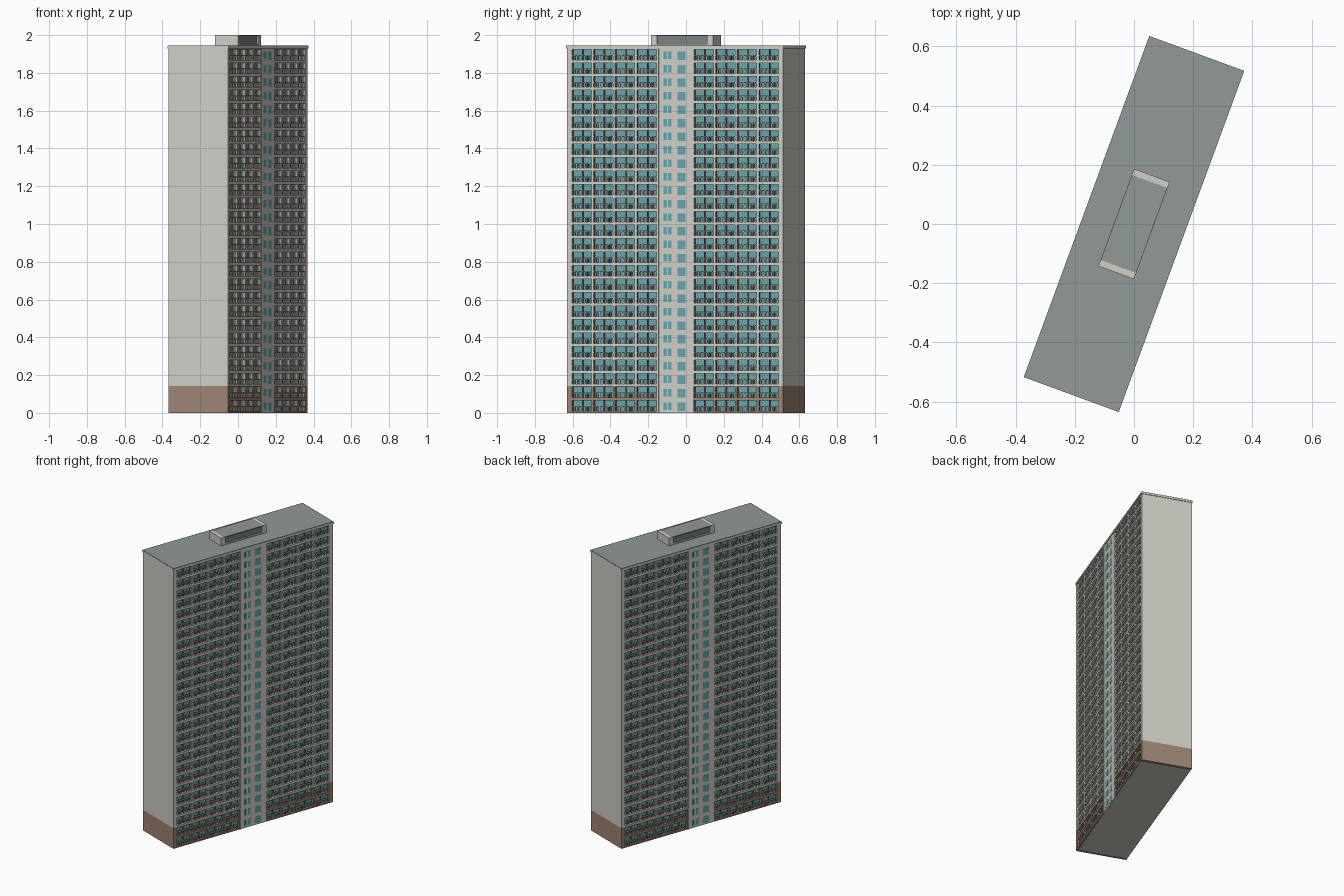
import bpy, bmesh, math
from mathutils import Matrix

if "Cube" in bpy.data.objects:
    bpy.data.objects.remove(bpy.data.objects["Cube"])

TURN = Matrix.Rotation(math.radians(-20.2), 4, 'Z')
FLOORS, TOP = 27, 1.93
H = TOP / FLOORS
HALF_W, HALF_L = 0.167, 0.61      # half depth and half length of the slab
GLASS_X = 0.146                   # plane of the recessed glazing
BAY_IN, BAY_OUT = 0.10, 0.588     # extent of each loggia field
GROUPS = 4
GROUP = (BAY_OUT - BAY_IN) / GROUPS


def material(name, r, g, b):
    m = bpy.data.materials.new(name)
    m.use_nodes = True
    linear = [((c / 255 + 0.055) / 1.055) ** 2.4 for c in (r, g, b)] + [1]
    m.diffuse_color = linear
    m.node_tree.nodes["Principled BSDF"].inputs["Base Color"].default_value = linear
    return m


WALL = material("pale_concrete", 207, 206, 198)
BROWN = material("brown_cladding", 158, 132, 117)
GLASS = material("teal_glass", 104, 164, 168)
ROOF = material("roof_grey", 146, 152, 152)
PARTITION = material("brown_grey_partition", 120, 106, 100)
LOUVRE = material("louvre_grey", 124, 128, 128)


class Part:
    """Collects boxes in one mesh; each box is given by min/max per axis."""

    def __init__(self, name, mat):
        self.name, self.mat, self.bm = name, mat, bmesh.new()

    def box(self, x0, x1, y0, y1, z0, z1):
        size = Matrix.Diagonal((x1 - x0, y1 - y0, z1 - z0, 1))
        place = Matrix.Translation(((x0 + x1) / 2, (y0 + y1) / 2, (z0 + z1) / 2))
        bmesh.ops.create_cube(self.bm, size=1, matrix=place @ size)

    def finish(self, both_sides=False):
        if both_sides:
            copy = bmesh.ops.duplicate(self.bm, geom=self.bm.verts[:] + self.bm.edges[:] + self.bm.faces[:])
            verts = [g for g in copy["geom"] if isinstance(g, bmesh.types.BMVert)]
            bmesh.ops.rotate(self.bm, verts=verts, matrix=Matrix.Rotation(math.pi, 3, 'Z'))
        self.bm.transform(TURN)
        mesh = bpy.data.meshes.new(self.name)
        self.bm.to_mesh(mesh)
        self.bm.free()
        mesh.materials.append(self.mat)
        bpy.context.collection.objects.link(bpy.data.objects.new(self.name, mesh))


# Glazed core and ground slab
core = Part("glazed_core", GLASS)
core.box(-GLASS_X, GLASS_X, -BAY_OUT, BAY_OUT, 0.004, TOP)
core.finish()
ground = Part("ground_slab", WALL)
ground.box(-HALF_W + 0.002, HALF_W - 0.002, -BAY_OUT, BAY_OUT, 0, 0.004)
ground.finish()

# Blank end walls with brown base
base_top = 2 * H
end_wall, end_base = Part("end_walls", WALL), Part("end_wall_base", BROWN)
end_wall.box(-HALF_W, HALF_W, BAY_OUT, HALF_L, base_top, TOP)
end_base.box(-HALF_W, HALF_W, BAY_OUT, HALF_L, 0, base_top)
end_wall.finish(True)
end_base.finish(True)

# Stair core strip in the middle of each long side
stair = Part("stair_strip", WALL)
stair.box(GLASS_X, HALF_W, -BAY_IN, BAY_IN, 0, TOP)
stair.box(HALF_W, HALF_W + 0.003, -BAY_IN, -BAY_IN + 0.008, 0, TOP)
stair.finish(True)
stair_glass = Part("stair_windows", GLASS)
for i in range(FLOORS):
    z = i * H
    for y0, y1 in ((-0.065, -0.046), (-0.040, -0.021)):
        stair_glass.box(HALF_W - 0.002, HALF_W + 0.001, y0, y1, z + 0.015, z + 0.056)
    stair_glass.box(HALF_W - 0.002, HALF_W + 0.001, 0.014, 0.058, z + 0.010, z + 0.056)
stair_glass.finish(True)

# Loggias: slab edges, piers, rails and balusters, with a brown lower zone
frame, frame_base = Part("loggia_frame", WALL), Part("loggia_frame_base", BROWN)
railing = Part("balcony_railing", WALL)
partition = Part("loggia_partitions", PARTITION)
fields = ((-BAY_OUT, -BAY_IN), (BAY_IN, BAY_OUT))
for i in range(FLOORS):
    z = i * H
    part = frame_base if i < 2 else frame
    for y0, y1 in fields:
        part.box(GLASS_X, HALF_W, y0, y1, z, z + 0.009)
        part.box(GLASS_X, HALF_W, y0, y1, z + H - 0.007, z + H)
        railing.box(HALF_W - 0.007, HALF_W - 0.002, y0, y1, z + 0.031, z + 0.036)
        for g in range(GROUPS + 1):
            y = y0 + g * GROUP
            a, b = max(y - 0.006, y0), min(y + 0.006, y1)
            part.box(HALF_W - 0.006, HALF_W, a, b, z + 0.009, z + H - 0.007)
            partition.box(GLASS_X, HALF_W - 0.006, a, b, z + 0.009, z + H - 0.007)
            if g == GROUPS:
                continue
            # Slim posts and mid-bay divider
            for k in range(1, 6):
                p = y + GROUP * k / 6
                railing.box(HALF_W - 0.007, HALF_W - 0.003, p - 0.0025, p + 0.0025, z + 0.009, z + 0.031)
            for k in (0.28, 0.72):
                p = y + GROUP * k
                partition.box(GLASS_X, HALF_W - 0.009, p - 0.003, p + 0.003, z + 0.009, z + 0.036)
            p = y + GROUP / 2
            partition.box(GLASS_X, HALF_W - 0.012, p - 0.002, p + 0.002, z + 0.009, z + H - 0.007)
for part in (frame, frame_base, railing, partition):
    part.finish(True)

# Cornice and flat roof
cornice = Part("cornice", WALL)
cornice.box(-HALF_W - 0.004, HALF_W + 0.004, -HALF_L - 0.004, HALF_L + 0.004, TOP, 1.942)
cornice.finish()
roof = Part("roof_deck", ROOF)
roof.box(-HALF_W - 0.003, HALF_W + 0.003, -HALF_L - 0.003, HALF_L + 0.003, 1.942, 1.945)
roof.finish()

# Rooftop plant room: end walls, sill, louvred sides and grey lid
plant_w, plant_in, plant_out = 0.064, 0.153, 0.175
ends = Part("plant_room_walls", WALL)
ends.box(-plant_w, plant_w, plant_in, plant_out, 1.945, 2.0)
ends.box(plant_w - 0.008, plant_w, -plant_in, plant_in, 1.945, 1.953)
ends.box(plant_w - 0.008, plant_w, plant_in - 0.012, plant_in, 1.953, 1.994)
ends.box(plant_w - 0.008, plant_w, -plant_in, -plant_in + 0.012, 1.953, 1.994)
ends.finish(True)
louvre = Part("plant_room_louvres", LOUVRE)
louvre.box(-plant_w + 0.008, plant_w - 0.008, -plant_in, plant_in, 1.945, 1.994)
louvre.finish()
lid = Part("plant_room_roof", ROOF)
lid.box(-plant_w, plant_w, -plant_in, plant_in, 1.994, 2.0)
lid.finish()
